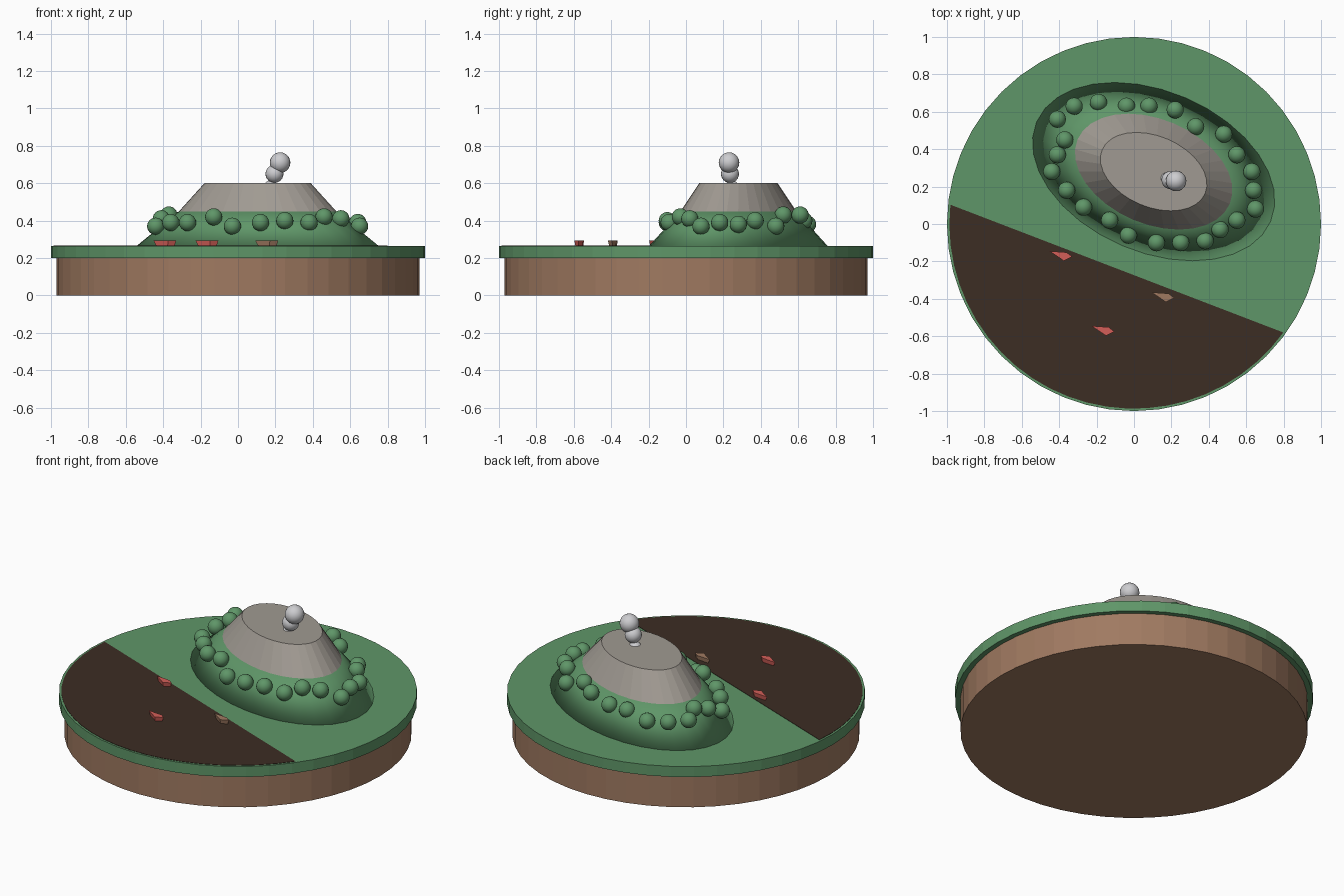
import bpy, bmesh
from math import radians, cos, sin
from mathutils import Matrix, Vector

if "Cube" in bpy.data.objects:
    bpy.data.objects.remove(bpy.data.objects["Cube"], do_unlink=True)


def material(name, rgb):
    """Flat colour from display values 0-255, stored as linear."""
    lin = [((c / 255 + 0.055) / 1.055) ** 2.4 for c in rgb] + [1.0]
    m = bpy.data.materials.new(name)
    m.use_nodes = True
    m.diffuse_color = lin
    m.node_tree.nodes["Principled BSDF"].inputs["Base Color"].default_value = lin
    return m


GREEN = material("grass green", (95, 150, 104))
BROWN = material("earth brown", (160, 122, 97))
DARK = material("dark soil", (60, 45, 36))
GREY = material("rock grey", (160, 154, 146))
WHITE = material("smoke white", (205, 205, 208))
RED = material("coral red", (212, 95, 88))


def finish(bm, name, mat, smooth=False):
    bmesh.ops.recalc_face_normals(bm, faces=bm.faces)
    for f in bm.faces:
        f.smooth = smooth
    me = bpy.data.meshes.new(name)
    bm.to_mesh(me)
    bm.free()
    me.materials.append(mat)
    ob = bpy.data.objects.new(name, me)
    bpy.context.collection.objects.link(ob)
    return ob


def frustum(name, mat, r_low, r_high, z_low, z_high, sides,
            place=Matrix.Identity(4), smooth=False):
    bm = bmesh.new()
    up = Matrix.Translation((0, 0, (z_low + z_high) / 2))
    bmesh.ops.create_cone(bm, cap_ends=True, segments=sides, radius1=r_low,
                          radius2=r_high, depth=z_high - z_low, matrix=place @ up)
    return finish(bm, name, mat, smooth)


def ball(name, mat, centre, radius):
    bm = bmesh.new()
    bmesh.ops.create_uvsphere(bm, u_segments=20, v_segments=12, radius=radius,
                              matrix=Matrix.Translation(centre))
    return finish(bm, name, mat, True)


def plate(name, mat, outline, z_low, z_high, taper=1.0):
    """Prism over an outline; the lower face shrinks about its middle by taper."""
    bm = bmesh.new()
    mid = sum((Vector(p) for p in outline), Vector((0, 0))) / len(outline)
    top = [bm.verts.new((*p, z_high)) for p in outline]
    low = [bm.verts.new((*(mid + (Vector(p) - mid) * taper), z_low)) for p in outline]
    bm.faces.new(top)
    bm.faces.new(low[::-1])
    for i in range(len(top)):
        j = (i + 1) % len(top)
        bm.faces.new((top[i], low[i], low[j], top[j]))
    return finish(bm, name, mat)


# Round base, grass disc and the dark soil segment
GROUND = 0.265
frustum("earth_base", BROWN, 0.97, 0.97, 0, 0.2, 48)
frustum("grass_disc", GREEN, 1, 1, 0.2, GROUND, 48)
arc = [radians(174 + 150 * i / 24) for i in range(25)]
plate("soil_segment", DARK, [(0.987 * cos(a), 0.987 * sin(a)) for a in arc],
      GROUND - 0.002, GROUND + 0.002)

# Oval hill: green slope below, rock cone with a flat top above
oval = (Matrix.Translation((0.105, 0.28, 0)) @ Matrix.Rotation(radians(-23), 4, "Z")
        @ Matrix.Diagonal((0.68, 0.43, 1, 1)))
frustum("hill_slope", GREEN, 1, 0.65, GROUND, 0.45, 32, oval, True)
frustum("rock_cone", GREY, 0.65, 0.44, 0.45, 0.6, 32, oval)

# Ring of round bushes on the slope
bushes = [
    (-.32, .63, .40), (-.19, .65, .38), (-.04, .63, .40), (.08, .63, .40),
    (.22, .61, .43), (.33, .52, .43), (.48, .48, .37), (.55, .37, .40),
    (.63, .28, .38), (.64, .18, .39), (.65, .08, .37), (.55, .02, .41),
    (.46, -.03, .42), (.38, -.09, .39), (.25, -.10, .40), (.12, -.10, .39),
    (-.03, -.06, .37), (-.13, .02, .42), (-.27, .09, .39), (-.36, .18, .39),
    (-.44, .28, .37), (-.41, .37, .41), (-.37, .45, .43), (-.41, .56, .41),
]
for i, centre in enumerate(bushes):
    ball(f"bush_{i + 1}", GREEN, centre, 0.046)

# Smoke puffs rising from the top
ball("smoke_low", WHITE, (0.175, 0.245, 0.575), 0.04)
ball("smoke_middle", WHITE, (0.195, 0.235, 0.65), 0.048)
ball("smoke_high", WHITE, (0.225, 0.23, 0.71), 0.055)

# Small angular chips lying on the soil
chip = [(-.062, .025), (.03, .018), (.06, -.005), (.015, -.027)]
for name, mat, x, y in (("red_chip_back", RED, -.39, -.17),
                        ("red_chip_front", RED, -.165, -.57),
                        ("brown_chip", BROWN, .155, -.39)):
    plate(name, mat, [(x + u, y + v) for u, v in chip], GROUND, 0.293, 0.8)
